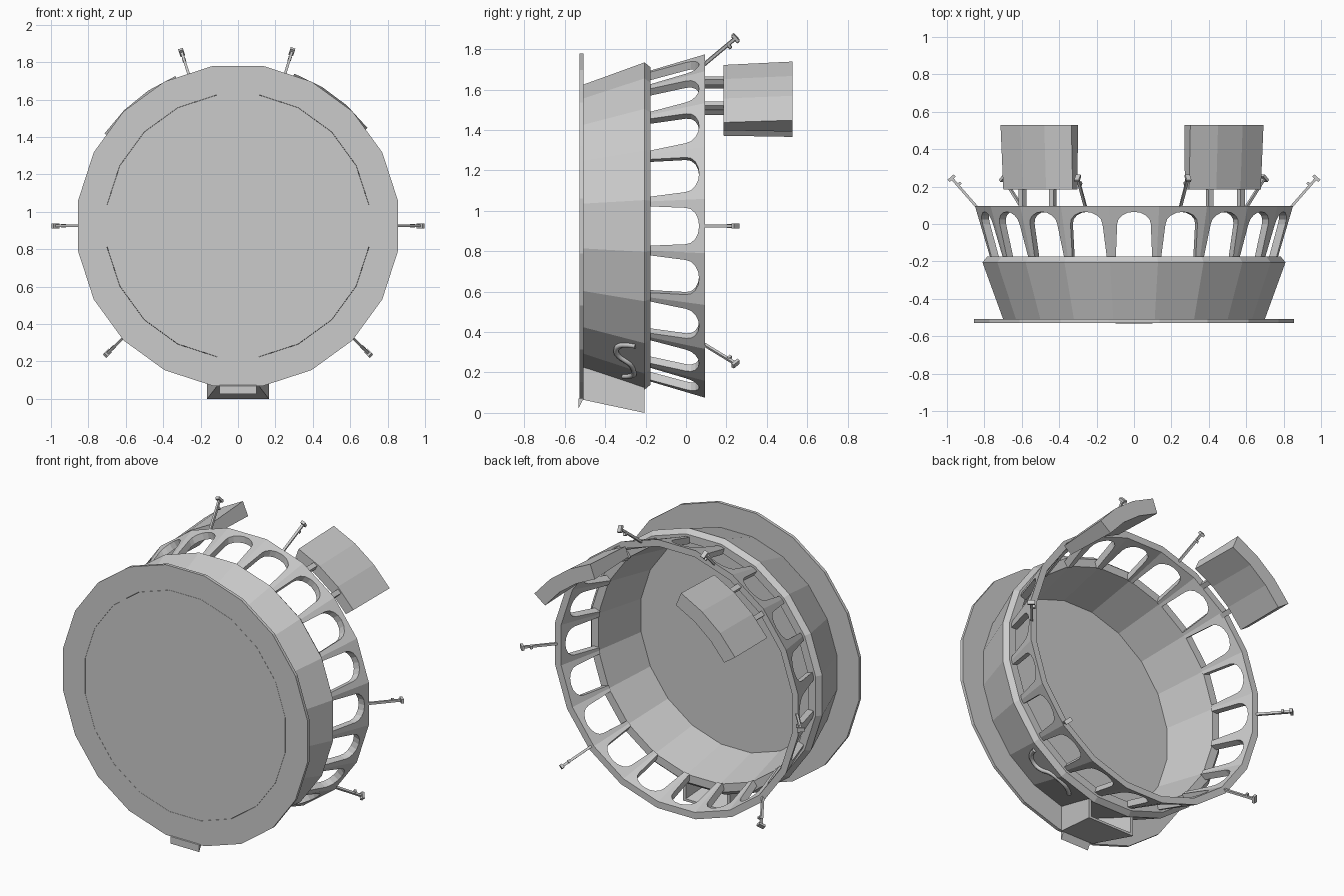
import bpy, bmesh, math
from mathutils import Vector, Matrix

if "Cube" in bpy.data.objects:
    bpy.data.objects.remove(bpy.data.objects["Cube"])

N = 20                       # sides of the bowl
CZ = 0.925                   # height of the bowl axis
K = 1 / math.cos(math.pi / N)
grey = bpy.data.materials.new("grey")
grey.diffuse_color = (0.6, 0.6, 0.6, 1)
grey.use_nodes = True
grey.node_tree.nodes["Principled BSDF"].inputs["Base Color"].default_value = grey.diffuse_color


def finish(name, bm):
    bmesh.ops.remove_doubles(bm, verts=bm.verts, dist=0.0002)
    bmesh.ops.recalc_face_normals(bm, faces=bm.faces)
    me = bpy.data.meshes.new(name)
    bm.to_mesh(me)
    bm.free()
    ob = bpy.data.objects.new(name, me)
    me.materials.append(grey)
    bpy.context.collection.objects.link(ob)
    return ob


def polar(r, deg, y):
    a = math.radians(deg)
    return Vector((r * math.cos(a), y, CZ + r * math.sin(a)))


def face(bm, pts):
    bm.faces.new([bm.verts.new(p) for p in pts])


def revolve(name, profile, closed):
    """Turn (flat-side radius, y) points round the y axis in N flat sides."""
    bm = bmesh.new()
    step = 360 / N
    pairs = list(zip(profile, profile[1:] + profile[:1]))
    if not closed:
        pairs = pairs[:-1]
    for i in range(N):
        a, b = (i - 0.5) * step, (i + 0.5) * step
        for (r0, y0), (r1, y1) in pairs:
            pts = [polar(r0 * K, a, y0), polar(r0 * K, b, y0)]
            pts += [polar(r1 * K, b, y1), polar(r1 * K, a, y1)] if r1 > 0 else [polar(0, 0, y1)]
            if r0 == 0:
                pts = pts[1:]
            face(bm, pts)
    return finish(name, bm)


def prism(name, a, b):
    """Solid between two matching loops of points."""
    bm = bmesh.new()
    n = len(a)
    face(bm, a)
    face(bm, b)
    for i in range(n):
        j = (i + 1) % n
        face(bm, [a[i], a[j], b[j], b[i]])
    return finish(name, bm)


def bar(bm, p, q, w, h, side):
    """Box beam from p to q; side is its width direction."""
    d = (q - p).normalized()
    u = side.normalized()
    v = d.cross(u)
    m = Matrix((u * w, v * h, d * (q - p).length)).transposed().to_4x4()
    m.translation = (p + q) / 2
    bmesh.ops.create_cube(bm, size=1, matrix=m)


# bowl, with its floor, and the front flange around it
revolve("bowl", [(0, -0.528), (0.70, -0.528), (0.70, -0.508), (0.81, -0.205), (0.785, -0.175),
                 (0.735, -0.175), (0.665, -0.50), (0, -0.50)], False)
revolve("front_flange", [(0.701, -0.528), (0.855, -0.528), (0.855, -0.508), (0.701, -0.508)], True)

# arcade: one arched bay on each side
Y0, Y1, ARCH = -0.175, 0.095, 0.0
bm = bmesh.new()
arch = [(-0.097, Y0), (-0.09, ARCH)]
arch += [(-0.09 * math.cos(t * math.pi / 8), ARCH + 0.065 * math.sin(t * math.pi / 8)) for t in range(1, 8)]
arch += [(0.09, ARCH), (0.097, Y0)]
for i in range(N):
    rot = Matrix.Rotation(math.radians(i * 360 / N), 3, 'Y')

    def place(s, y, inset):
        r = 0.77 + 0.08 * (y - Y0) / (Y1 - Y0) - inset
        return rot @ Vector((s, y, r)) + Vector((0, 0, CZ))

    def corner(sign, y, inset):
        r = 0.77 + 0.08 * (y - Y0) / (Y1 - Y0) - inset
        return place(sign * r * math.tan(math.pi / N), y, inset)

    T = 0.042
    for t in (0, T):
        face(bm, [corner(-1, Y0, t)] + [place(s, y, t) for s, y in arch[:6]]
             + [place(0, Y1, t), corner(-1, Y1, t)])
        face(bm, [corner(1, Y0, t)] + [place(s, y, t) for s, y in arch[:4:-1]]
             + [place(0, Y1, t), corner(1, Y1, t)])
    for (s, y), (s2, y2) in zip(arch, arch[1:]):
        face(bm, [place(s, y, 0), place(s2, y2, 0), place(s2, y2, T), place(s, y, T)])
    mid = [place(0, Y1, 0), place(0, Y1, T)]
    for g in (-1, 1):
        face(bm, [corner(g, Y1, 0), mid[0], mid[1], corner(g, Y1, T)])
finish("arcade", bm)

# curved rear panels on pairs of struts
for side, mid in (("right", 53.4), ("left", 180 - 51)):
    loops = []
    for y, ro, ri in ((0.185, 0.85, 0.785), (0.528, 0.868, 0.775)):
        angs = [mid + 16.3 * k / 1.5 for k in (-1.5, -0.5, 0.5, 1.5)]
        loops.append([polar(ro, a, y) for a in angs] + [polar(ri, a, y) for a in reversed(angs)])
    bm = bmesh.new()
    for quads in range(3):
        o, n = quads, 7 - quads
        for L in loops:
            face(bm, [L[o], L[o + 1], L[n - 1], L[n]])
    for i in range(8):
        j = (i + 1) % 8
        face(bm, [loops[0][i], loops[0][j], loops[1][j], loops[1][i]])
    finish(side + "_panel", bm)
    bm = bmesh.new()
    for d in (-7.2, 7.2):
        radial = polar(1, mid + d, 0) - polar(0, 0, 0)
        bar(bm, polar(0.825, mid + d, 0.08), polar(0.825, mid + d, 0.2), 0.03, 0.03, radial)
    finish(side + "_panel_struts", bm)

# slanted lamp arms around the rim
for n, a in enumerate((0, 72.8, 108, 180, 224.3, 315.7)):
    bm = bmesh.new()
    p, q = polar(0.835, a, 0.085), polar(0.975, a, 0.245)
    tang = polar(1, a + 90, 0) - polar(0, 0, 0)
    d = (q - p).normalized()
    v = d.cross(tang)
    bar(bm, p, q, 0.014, 0.014, tang)
    bar(bm, q - v * 0.022, q + v * 0.022, 0.026, 0.016, tang)
    bar(bm, q - d * 0.05 - v * 0.022, q - d * 0.05, 0.018, 0.014, tang)
    finish("lamp_arm_%d" % (n + 1), bm)

# flared chute under the bowl: two cheeks, sloping base and front plate
F, B = -0.51, -0.205


def ring(y, x0, x1, z0, z1):
    return [Vector(c) for c in ((x0, y, z0), (x1, y, z0), (x1, y, z1), (x0, y, z1))]


for side, s in (("right", 1), ("left", -1)):
    prism(side + "_chute_cheek", ring(F, s * 0.095, s * 0.115, 0.07, 0.23),
          ring(B, s * 0.145, s * 0.165, 0.0, 0.125))
prism("chute_base", ring(F, -0.115, 0.115, 0.065, 0.08), ring(B, -0.165, 0.165, 0.0, 0.015))
prism("chute_front_plate", ring(-0.531, -0.1, 0.1, 0.025, 0.07), ring(-0.508, -0.1, 0.1, 0.07, 0.1))

# bent pipe on the lower right of the bowl
cu = bpy.data.curves.new("bent_pipe", 'CURVE')
cu.dimensions = '3D'
cu.bevel_depth = 0.014
cu.bevel_resolution = 1
cu.resolution_u = 4
cu.use_fill_caps = True
path = [(-48, -0.25), (-48.5, -0.32), (-53, -0.36), (-58, -0.33), (-59, -0.27),
        (-65, -0.25), (-70, -0.26), (-73, -0.31)]
sp = cu.splines.new('NURBS')
sp.points.add(len(path) - 1)
sp.use_endpoint_u = True
for pt, (a, y) in zip(sp.points, path):
    pt.co = (*polar(0.815 + 0.355 * (y + 0.205), a, y), 1)
cu.materials.append(grey)
bpy.context.collection.objects.link(bpy.data.objects.new("bent_pipe", cu))
